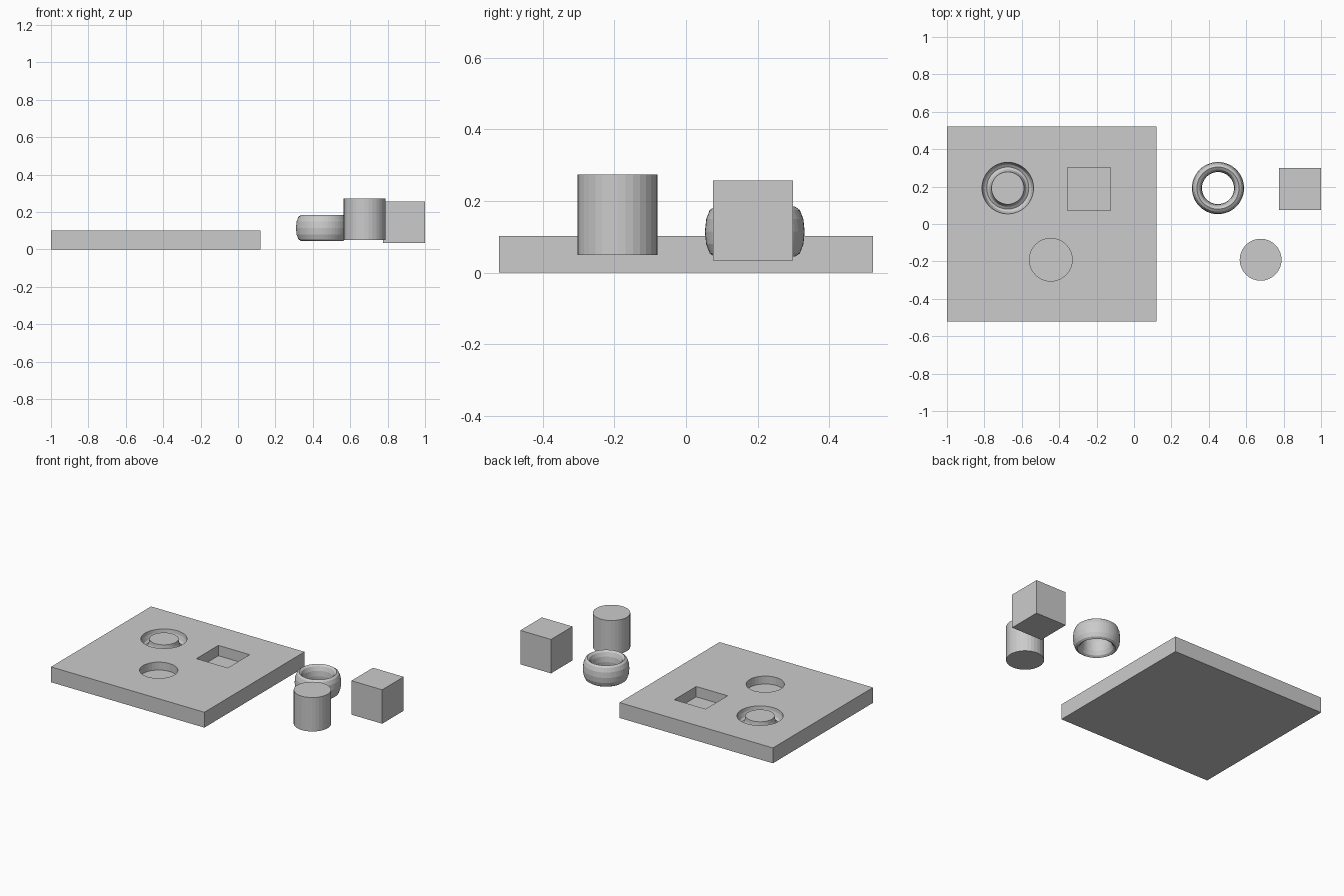
import bpy

if "Cube" in bpy.data.objects:
    bpy.data.objects.remove(bpy.data.objects["Cube"])

SIDE = 0.224          # size of the loose pieces
CLEAR = 1.022         # sockets are slightly larger


def add_box(name, loc, size):
    bpy.ops.mesh.primitive_cube_add(size=1, location=loc)
    return finish(name, size)


def add_peg(name, loc, size):
    bpy.ops.mesh.primitive_cylinder_add(vertices=32, radius=0.5, depth=1, location=loc)
    return finish(name, size)


def add_ring(name, loc, size=1.0):
    # torus stretched upward into a barrel-shaped band
    bpy.ops.mesh.primitive_torus_add(major_segments=48, minor_segments=12, location=loc,
                                     major_radius=0.1125, minor_radius=0.0268)
    return finish(name, (size, size, 2.6 * size))


def finish(name, scale):
    ob = bpy.context.object
    ob.name = name
    ob.scale = scale
    bpy.ops.object.transform_apply(location=False, rotation=False, scale=True)
    return ob


# board
board = add_box("board", (-0.44, 0, 0.0507), (1.12, 1.044, 0.1014))

# loose pieces
cube = (SIDE, SIDE, SIDE)
add_box("square_block", (0.888, 0.187, 0.145), cube)
add_peg("round_peg", (0.677, -0.191, 0.161), cube)
add_ring("ring", (0.449, 0.192, 0.114))

# matching sockets cut into the board
hole = (SIDE * CLEAR, SIDE * CLEAR, SIDE)
cutters = [
    add_box("square_socket_cutter", (-0.24, 0.187, 0.145), hole),
    add_peg("round_socket_cutter", (-0.445, -0.191, 0.161), hole),
    add_ring("ring_socket_cutter", (-0.675, 0.192, 0.114)),
]
for cutter in cutters:
    mod = board.modifiers.new(cutter.name, "BOOLEAN")
    mod.operation = "DIFFERENCE"
    mod.solver = "EXACT"
    mod.object = cutter
bpy.context.view_layer.objects.active = board
for cutter in cutters:
    bpy.ops.object.modifier_apply(modifier=cutter.name)
    bpy.data.objects.remove(cutter)
